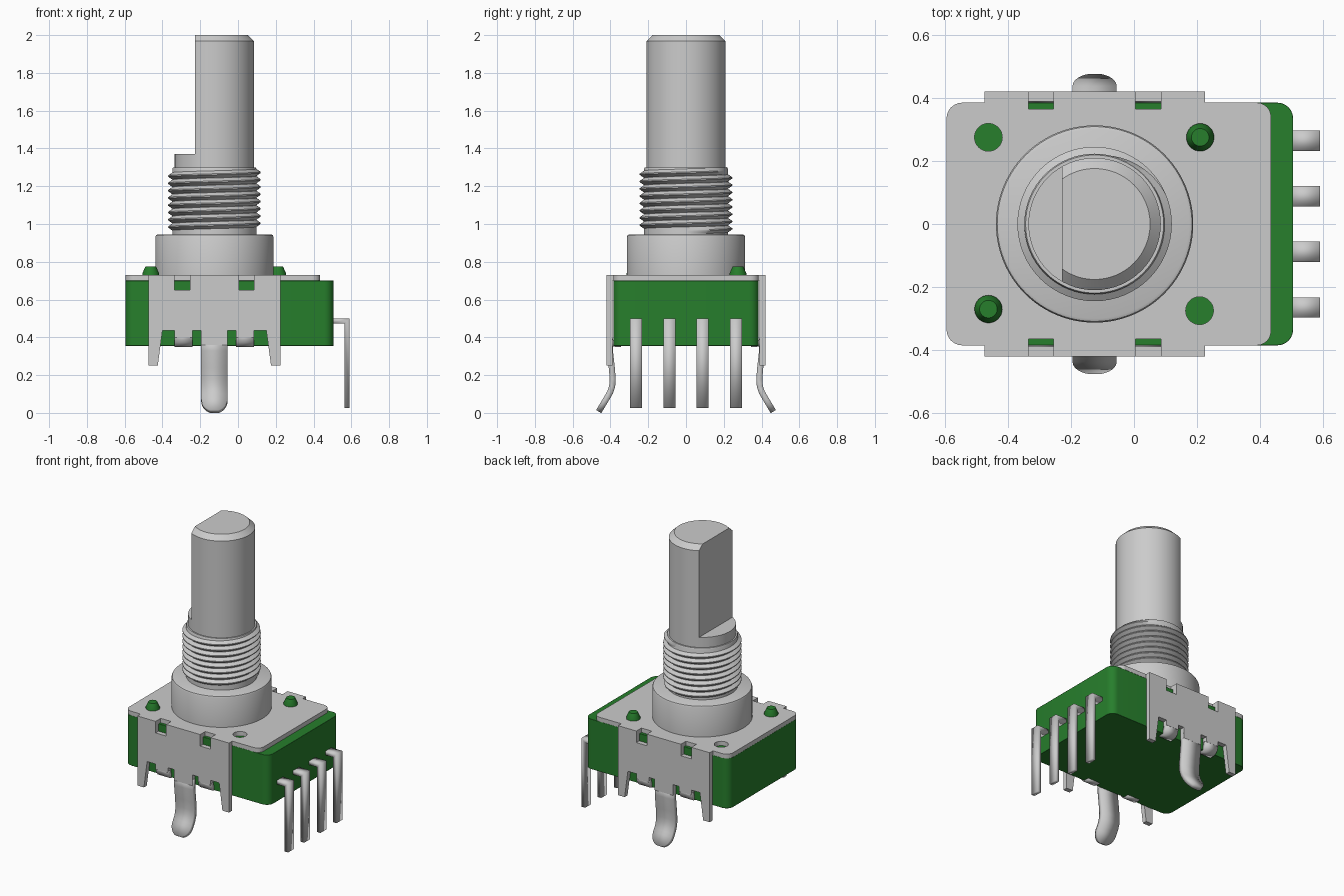
import bpy, bmesh
from math import sin, cos, pi, radians, sqrt

if "Cube" in bpy.data.objects:
    bpy.data.objects.remove(bpy.data.objects["Cube"])

green = bpy.data.materials.new("green_plastic")
green.diffuse_color = (0.02, 0.21, 0.025, 1)
green.use_nodes = True
green.node_tree.nodes["Principled BSDF"].inputs["Base Color"].default_value = green.diffuse_color
CX = -0.125          # axis of the shaft


def finish(ob, mat=None, angle=35):
    if mat:
        ob.data.materials.append(mat)
    bpy.ops.object.select_all(action='DESELECT')
    ob.select_set(True)
    bpy.context.view_layer.objects.active = ob
    bpy.ops.object.shade_smooth_by_angle(angle=radians(angle))
    return ob


def from_bm(name, bm, mat=None, recalc=True):
    if recalc:
        bmesh.ops.recalc_face_normals(bm, faces=bm.faces[:])
    me = bpy.data.meshes.new(name)
    bm.to_mesh(me)
    bm.free()
    ob = bpy.data.objects.new(name, me)
    bpy.context.collection.objects.link(ob)
    return finish(ob, mat)


def sheet(name, loops, thick, loc, upright=False, mat=None):
    """Flat outline with optional holes, extruded to a thickness."""
    cu = bpy.data.curves.new(name, 'CURVE')
    cu.dimensions, cu.fill_mode, cu.extrude = '2D', 'BOTH', thick / 2
    for pts in loops:
        sp = cu.splines.new('POLY')
        sp.points.add(len(pts) - 1)
        for p, (a, b) in zip(sp.points, pts):
            p.co = (a, b, 0, 1)
        sp.use_cyclic_u = True
    tmp = bpy.data.objects.new(name, cu)
    bpy.context.collection.objects.link(tmp)
    bpy.context.view_layer.update()
    me = bpy.data.meshes.new_from_object(
        tmp.evaluated_get(bpy.context.evaluated_depsgraph_get()))
    bpy.data.objects.remove(tmp)
    bm = bmesh.new()
    bm.from_mesh(me)
    bmesh.ops.remove_doubles(bm, verts=bm.verts[:], dist=1e-5)
    ob = from_bm(name, bm, mat)
    ob.location = loc
    if upright:
        ob.rotation_euler.x = pi / 2
    return ob


def lathe(name, prof, x=CX, y=0, n=64, mat=None, flat=None):
    """Spin an (r, z) profile; flat cuts the -x side away at that offset."""
    bm = bmesh.new()
    rings = [[bm.verts.new((r * cos(2 * pi * i / n), r * sin(2 * pi * i / n), z))
              for i in range(n)] for r, z in prof]
    for a, b in zip(rings, rings[1:]):
        for i in range(n):
            j = (i + 1) % n
            bm.faces.new((a[i], a[j], b[j], b[i]))
    bm.faces.new(rings[-1])
    bm.faces.new(rings[0][::-1])
    if flat is not None:
        res = bmesh.ops.bisect_plane(bm, geom=bm.verts[:] + bm.edges[:] + bm.faces[:],
                                     plane_co=(flat, 0, 0), plane_no=(-1, 0, 0),
                                     clear_outer=True)
        cut = [e for e in res['geom_cut'] if isinstance(e, bmesh.types.BMEdge)]
        bmesh.ops.holes_fill(bm, edges=cut)
    ob = from_bm(name, bm, mat)
    ob.location = (x, y, 0)
    return ob


def strip(name, rows, thick):
    """Bent sheet strip from rows of (left point, right point)."""
    bm = bmesh.new()
    vs = [(bm.verts.new(a), bm.verts.new(b)) for a, b in rows]
    for (a, b), (c, d) in zip(vs, vs[1:]):
        bm.faces.new((a, b, d, c))
    ob = from_bm(name, bm)
    m = ob.modifiers.new("thickness", 'SOLIDIFY')
    m.thickness, m.offset, m.use_even_offset = thick, 0, True
    return ob


def arc(x, y, r, a0, a1, n=7):
    return [(x + r * cos(radians(a0 + (a1 - a0) * i / (n - 1))),
             y + r * sin(radians(a0 + (a1 - a0) * i / (n - 1)))) for i in range(n)]


def circle(x, y, r):
    return arc(x, y, r, 0, 360, 33)[:-1]


# Green housing
R = 0.05
body = sheet("housing", [arc(0.455, 0.335, R, 0, 90) + arc(-0.545, 0.335, R, 90, 180)
                         + arc(-0.545, -0.335, R, 180, 270) + arc(0.455, -0.335, R, 270, 360)],
             0.345, (0, 0, 0.5275), mat=green)
bev = body.modifiers.new("soft_edges", 'BEVEL')
bev.width, bev.segments, bev.limit_method, bev.angle_limit = 0.008, 2, 'ANGLE', radians(40)

# Metal top plate: side ears with notches, and two open rivet holes
ear = [(0.35, 0.385), (0.35, 0.42), (0.21, 0.42), (0.21, 0.365), (0.13, 0.365), (0.13, 0.42)]
top = [(CX + u, y) for u, y in ear] + [(CX - u, y) for u, y in ear[::-1]]
half = arc(0.39, 0.34, 0.045, 0, 90) + top + arc(-0.545, 0.335, R, 90, 180)
sheet("top_plate", [half + [(x, -y) for x, y in half[::-1]],
                    circle(-0.462, 0.275, 0.044), circle(0.208, -0.275, 0.044)],
      0.03, (0, 0, 0.715))

# Green rivets through the other two corners
for k, (x, y) in enumerate([(0.21, 0.275), (-0.462, -0.27)]):
    lathe(f"rivet_{k}", [(0.044, 0.69), (0.044, 0.74), (0.028, 0.775)], x, y, 32, green)

# Folded side skirts, crimp tabs and mounting legs, front and back
edge = [(0.07, 0.36), (0.07, 0.435), (0.115, 0.435), (0.115, 0.40), (0.21, 0.40),
        (0.21, 0.435), (0.275, 0.435), (0.30, 0.25), (0.35, 0.25), (0.35, 0.70),
        (0.21, 0.70), (0.21, 0.65), (0.13, 0.65), (0.13, 0.70)]
skirt = edge + [(-u, z) for u, z in edge[::-1]]
leg = [(0.404, 0.40), (0.403, 0.33), (0.393, 0.24), (0.388, 0.18), (0.391, 0.14), (0.401, 0.11)]
leg += [(0.462 - (z - 0.007) * 0.6, z)
        for z in (0.09, 0.07, 0.055, 0.04, 0.028, 0.018, 0.011, 0.007)]
tab = [(0.404, 0.41), (0.404, 0.395), (0.399, 0.38), (0.388, 0.368), (0.37, 0.364), (0.345, 0.364)]
for side, s in (("front", -1), ("back", 1)):
    sheet(f"{side}_skirt", [skirt], 0.032, (CX, s * 0.404, 0), upright=True)
    rows = []
    for y, z in leg:
        t = max(0, (0.07 - z) / 0.066)
        w = max(0.012, 0.07 * sqrt(max(0, 1 - t * t)))
        rows.append(((CX - w, s * y, z), (CX + w, s * y, z)))
    strip(f"{side}_mounting_leg", rows, 0.032)
    for k, u in enumerate((-0.1625, 0.1625)):
        strip(f"{side}_crimp_tab_{k}",
              [((CX + u - 0.0475, s * y, z), (CX + u + 0.0475, s * y, z)) for y, z in tab], 0.03)

# Contact pins on the right
pin = [(0.49, 0.4865), (0.577, 0.4865), (0.577, 0.025)]
for k in range(4):
    y = -0.2645 + k * 0.1763
    strip(f"contact_pin_{k}", [((x, y - 0.032, z), (x, y + 0.032, z)) for x, z in pin], 0.027)

# Collar and bushing
lathe("collar", [(0.313, 0.725), (0.313, 0.932), (0.309, 0.941), (0.300, 0.945)], n=96)
lathe("bushing", [(0.223, 0.93), (0.223, 1.29), (0.219, 1.30)])

# Helical thread ridge, fading at both ends
N, pitch, z0, z1 = 64, 0.0385, 0.965, 1.282
steps = int((z1 - z0) / pitch * N)
bm = bmesh.new()
prev = None
for i in range(steps + 1):
    a, z = 2 * pi * i / N, z0 + pitch * i / N
    fade = min(1, i / 10, (steps - i) / 10)
    row = [bm.verts.new((r * cos(a), r * sin(a), z + dz)) for r, dz in
           ((0.222, -pitch / 2), (0.222 + 0.023 * fade, -0.003),
            (0.222 + 0.023 * fade, 0.003), (0.222, pitch / 2))]
    if prev:
        for j in range(3):
            bm.faces.new((prev[j], row[j], row[j + 1], prev[j + 1]))
    prev = row
from_bm("thread", bm, recalc=False).location.x = CX

# Shaft: round base, then a D-shaped upper part with chamfered tip
lathe("shaft_base", [(0.21, 1.28), (0.21, 1.37)])
lathe("shaft", [(0.21, 1.369), (0.21, 1.968), (0.176, 2.0)], flat=-0.103)
